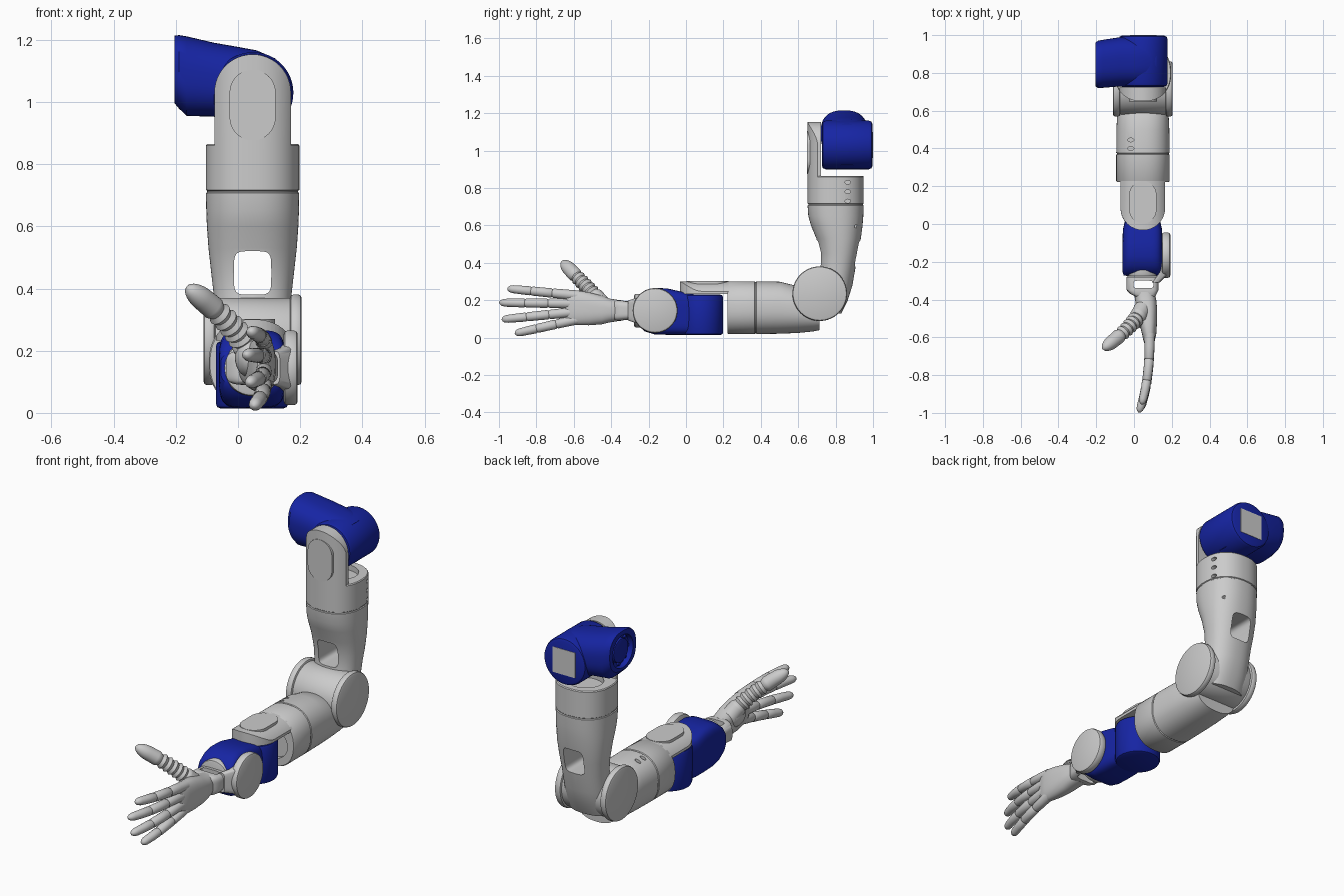
import bpy, bmesh, math
from mathutils import Vector

blue = bpy.data.materials.new("blue_paint")
blue.diffuse_color = (0.008, 0.018, 0.37, 1)


def build(name, rings, mat=None):
    """Skin a list of equal-length point rings and cap both ends."""
    bm = bmesh.new()
    vs = [[bm.verts.new(p) for p in r] for r in rings]
    n = len(vs[0])
    for r, s in zip(vs, vs[1:]):
        for i in range(n):
            j = (i + 1) % n
            bm.faces.new((r[i], r[j], s[j], s[i]))
    bm.faces.new(vs[0])
    bm.faces.new(vs[-1])
    bmesh.ops.recalc_face_normals(bm, faces=bm.faces)
    me = bpy.data.meshes.new(name)
    bm.to_mesh(me)
    bm.free()
    ob = bpy.data.objects.new(name, me)
    bpy.context.collection.objects.link(ob)
    if mat:
        me.materials.append(mat)
    return ob


def place(axis, a, b, t):
    return Vector({'x': (t, a, b), 'y': (a, t, b), 'z': (a, b, t)}[axis])


def loft(name, axis, sections, n=2.0, mat=None, seg=64):
    """Sections: (position on axis, centre a, centre b, radius a, radius b)."""
    rings = []
    for t, ca, cb, ra, rb in sections:
        ring = []
        for i in range(seg):
            w = 2 * math.pi * i / seg
            c, s = math.cos(w), math.sin(w)
            ring.append(place(axis, ca + ra * math.copysign(abs(c) ** (2 / n), c),
                              cb + rb * math.copysign(abs(s) ** (2 / n), s), t))
        rings.append(ring)
    return build(name, rings, mat)


def disc(name, axis, ca, cb, r, t0, t1, bev=0.01, mat=None):
    """Cylinder with softened rims."""
    k = bev * 0.3
    prof = [(t0, r - bev), (t0 + k, r - k), (t0 + bev, r),
            (t1 - bev, r), (t1 - k, r - k), (t1, r - bev)]
    return loft(name, axis, [(t, ca, cb, q, q) for t, q in prof], mat=mat)


def stadium(name, axis, ca, cb, r, tail, d, t0, t1, round_tail=False):
    """Slab with a round end facing d on the second axis."""
    arc = [(math.cos(math.pi * i / 24), math.sin(math.pi * i / 24)) for i in range(25)]
    pts = [(ca + r * c, cb + d * r * s) for c, s in arc]
    if round_tail:
        pts += [(ca - r * c, cb - d * (tail + r * s)) for c, s in arc]
    else:
        pts += [(ca - r, cb - d * tail), (ca + r, cb - d * tail)]
    return build(name, [[place(axis, a, b, t) for a, b in pts] for t in (t0, t1)])


def boolean(ob, tool, op='DIFFERENCE'):
    tool.hide_render = True
    m = ob.modifiers.new("cut", 'BOOLEAN')
    m.operation, m.object, m.solver = op, tool, 'EXACT'
    bpy.context.view_layer.objects.active = ob
    bpy.ops.object.modifier_apply(modifier=m.name)
    bpy.data.objects.remove(tool)


def tube(name, pts, radii, seg=20):
    """Round tube along a path, one radius per point."""
    rings = []
    for i, p in enumerate(pts):
        d = (pts[min(i + 1, len(pts) - 1)] - pts[max(i - 1, 0)]).normalized()
        u = d.cross(Vector((1, 0, 0.2))).normalized()
        v = d.cross(u)
        rings.append([p + radii[i] * (u * math.cos(2 * math.pi * k / seg) + v * math.sin(2 * math.pi * k / seg))
                      for k in range(seg)])
    return build(name, rings)


CX = 0.047

# Shoulder housing: barrel, angled branch with recessed flange, back panel
disc("shoulder_barrel", 'y', 0.048, 1.03, 0.13, 0.726, 0.998, 0.02, blue)
branch = loft("shoulder_branch", 'x', [
    (-0.205, 0.845, 1.105, 0.115, 0.108), (-0.19, 0.845, 1.097, 0.125, 0.118),
    (-0.165, 0.848, 1.083, 0.127, 0.128), (-0.08, 0.858, 1.072, 0.13, 0.119),
    (0.0, 0.86, 1.055, 0.13, 0.122), (0.06, 0.86, 1.038, 0.128, 0.128),
    (0.12, 0.86, 1.03, 0.12, 0.11)], 2.5, blue)
boolean(branch, loft("flange_recess", 'x', [(-0.25, 0.845, 1.1, 0.09, 0.09), (-0.175, 0.845, 1.1, 0.09, 0.09)]))
disc("shoulder_flange", 'x', 0.845, 1.1, 0.065, -0.195, -0.17, 0.005, blue)
for i in range(8):
    w = math.pi * i / 4
    disc("flange_bolt", 'x', 0.845 + 0.077 * math.cos(w), 1.1 + 0.077 * math.sin(w), 0.009, -0.185, -0.17, 0.002, blue)
loft("back_panel", 'y', [(0.98, 0.048, 1.03, 0.07, 0.07), (1.0, 0.048, 1.03, 0.07, 0.07)], 60)

# Shoulder fork plate with flat oval cover
plate = loft("shoulder_plate", 'z', [(t, CX, 0.8, 0.15, 0.15) for t in (0.85, 1.2)], 2.3)
boolean(plate, stadium("plate_trim", 'y', CX, 1.03, 0.123, 0.2, 1, 0.6, 0.722), 'INTERSECT')
stadium("shoulder_cover", 'y', CX, 1.03, 0.074, 0.08, 1, 0.648, 0.69, True)

# Upper arm: collar, waist and elbow fork in one shell, with window and holes
upper = loft("upper_arm", 'z', [
    (0.865, CX, 0.8, 0.146, 0.146), (0.86, CX, 0.8, 0.15, 0.15), (0.717, CX, 0.8, 0.15, 0.15),
    (0.714, CX, 0.8, 0.146, 0.146), (0.710, CX, 0.8, 0.146, 0.146), (0.707, CX, 0.8, 0.15, 0.15),
    (0.65, CX, 0.801, 0.149, 0.147), (0.6, CX, 0.806, 0.147, 0.138), (0.53, CX, 0.816, 0.142, 0.119),
    (0.45, CX, 0.818, 0.133, 0.103), (0.38, CX, 0.811, 0.125, 0.096), (0.28, CX, 0.795, 0.12, 0.095),
    (0.2, CX, 0.78, 0.12, 0.085), (0.13, CX, 0.76, 0.115, 0.07)], 2.3)
boolean(upper, loft("window", 'y', [(0.6, CX, 0.45, 0.06, 0.07), (1.0, CX, 0.45, 0.06, 0.07)], 5))
boolean(upper, loft("cup", 'z', [(0.835, CX, 0.82, 0.1, 0.09), (0.9, CX, 0.82, 0.1, 0.09)]))
for y, z in ((0.865, 0.73), (0.865, 0.78), (0.865, 0.83), (0.915, 0.595)):
    boolean(upper, loft("screw_hole", 'x', [(t, y, z, 0.015, 0.01) for t in (0.15, 0.25)], seg=20))

# Elbow joint
disc("elbow_barrel", 'x', 0.715, 0.235, 0.135, -0.08, 0.175)
for side in (-1, 1):
    a, b = sorted((CX + side * 0.12, CX + side * 0.158))
    disc("elbow_cap", 'x', 0.715, 0.235, 0.146, a, b, 0.012)

# Forearm shell with seam, and its fork plate
fore = loft("forearm", 'y', [
    (0.222, CX, 0.16, 0.137, 0.137), (0.228, CX, 0.16, 0.141, 0.141), (0.367, CX, 0.16, 0.141, 0.141),
    (0.37, CX, 0.16, 0.137, 0.137), (0.374, CX, 0.16, 0.137, 0.137), (0.377, CX, 0.16, 0.141, 0.141),
    (0.5, CX, 0.16, 0.14, 0.139), (0.6, CX, 0.15, 0.135, 0.125),
    (0.68, CX, 0.13, 0.126, 0.097), (0.715, CX, 0.12, 0.12, 0.08)], 2.3)
boolean(fore, loft("fore_cup", 'y', [(0.15, CX, 0.145, 0.1, 0.085), (0.25, CX, 0.145, 0.1, 0.085)]))
for y in (0.4, 0.445):
    boolean(fore, loft("screw_hole", 'z', [(t, -0.017, y, 0.017, 0.01) for t in (0.265, 0.33)], seg=20))
plate = loft("forearm_plate", 'y', [(t, CX, 0.16, 0.141, 0.141) for t in (-0.1, 0.24)], 2.3)
boolean(plate, stadium("plate_trim", 'z', CX, 0.085, 0.118, 0.2, -1, 0.233, 0.4), 'INTERSECT')
stadium("forearm_cover", 'z', CX, 0.075, 0.072, 0.08, -1, 0.26, 0.302, True)

# Wrist housing
disc("wrist_barrel", 'z', 0.045, 0.083, 0.116, 0.014, 0.23, 0.015, blue)
loft("wrist_body", 'y', [
    (0.1, 0.045, 0.122, 0.08, 0.1), (0.04, 0.045, 0.124, 0.088, 0.108), (-0.03, 0.045, 0.131, 0.104, 0.116),
    (-0.1, 0.045, 0.139, 0.106, 0.124), (-0.17, 0.045, 0.142, 0.106, 0.124), (-0.22, 0.045, 0.143, 0.106, 0.11),
    (-0.255, 0.045, 0.144, 0.105, 0.08), (-0.272, 0.045, 0.144, 0.1, 0.05)], 4.5, blue)
disc("wrist_hub", 'y', 0.045, 0.144, 0.09, -0.277, -0.2, 0.01)
disc("wrist_cap", 'x', -0.165, 0.145, 0.12, 0.147, 0.192, 0.012)
loft("wrist_link", 'y', [(-0.2, 0.165, 0.145, 0.02, 0.085), (-0.27, 0.15, 0.145, 0.025, 0.066),
                         (-0.31, 0.115, 0.145, 0.02, 0.053)], 4)

# Hand: wrist frame, palm, thumb pad
frame = loft("hand_frame", 'y', [(-0.28, 0.045, 0.145, 0.084, 0.048), (-0.35, 0.045, 0.145, 0.084, 0.055),
                                 (-0.37, 0.05, 0.145, 0.07, 0.055), (-0.385, 0.06, 0.145, 0.05, 0.05)], 4)
boolean(frame, loft("frame_slot", 'z', [(t, 0.05, -0.32, 0.052, 0.02) for t in (0.0, 0.3)], 5))
loft("palm", 'y', [
    (-0.36, 0.055, 0.145, 0.055, 0.056), (-0.41, 0.063, 0.145, 0.056, 0.064), (-0.45, 0.068, 0.148, 0.054, 0.077),
    (-0.52, 0.074, 0.154, 0.048, 0.088), (-0.58, 0.08, 0.16, 0.038, 0.092),
    (-0.62, 0.08, 0.16, 0.03, 0.088), (-0.645, 0.08, 0.16, 0.018, 0.078)], 2.5)
bpy.ops.mesh.primitive_uv_sphere_add(segments=32, ring_count=16, radius=1, location=(0.035, -0.48, 0.18))
pad = bpy.context.object
pad.name = "thumb_pad"
pad.scale = (0.045, 0.07, 0.065)

# Fingers with knuckle grooves, curling gently toward the palm
prof = [(0, 1.1), (.18, 1.05), (.34, 1.0), (.36, .85), (.38, 1.02), (.5, .98), (.64, .98), (.66, .82), (.68, .97),
        (.8, .92), (.92, .85), (.965, .7), (.99, .4), (1, .08)]
fingers = {"index": (-0.58, 0.225, 0.04, -0.955, 0.262), "middle": (-0.59, 0.182, 0.025, -0.998, 0.187),
           "ring": (-0.59, 0.138, 0.035, -0.985, 0.097), "little": (-0.57, 0.1, 0.05, -0.915, 0.022)}
for name, (y0, z0, x1, y1, z1) in fingers.items():
    pts = [Vector((0.083 + (x1 - 0.083) * t ** 2.5, y0 + (y1 - y0) * t, z0 + (z1 - z0) * t)) for t, _ in prof]
    tube(name + "_finger", pts, [0.025 * r for _, r in prof])

# Ribbed thumb with smooth tip
a, b, c = Vector((0.045, -0.45, 0.18)), Vector((0.0, -0.54, 0.285)), Vector((-0.165, -0.662, 0.405))
pts, rad = [], []
for i in range(49):
    t = i / 48
    pts.append(a * (1 - t) ** 2 + b * 2 * t * (1 - t) + c * t * t)
    r = 0.047 - 0.012 * t
    if 0.2 < t < 0.7:
        r -= 0.009 * (0.5 + 0.5 * math.cos(t * 2 * math.pi * 12))
    if t > 0.84:
        r *= math.sqrt(max(0.004, 1 - ((t - 0.84) / 0.16) ** 2))
    rad.append(r)
tube("thumb", pts, rad, 28)

# Smooth shading with crisp edges
bpy.ops.object.select_all(action='SELECT')
bpy.context.view_layer.objects.active = pad
bpy.ops.object.shade_smooth_by_angle(angle=math.radians(35))
